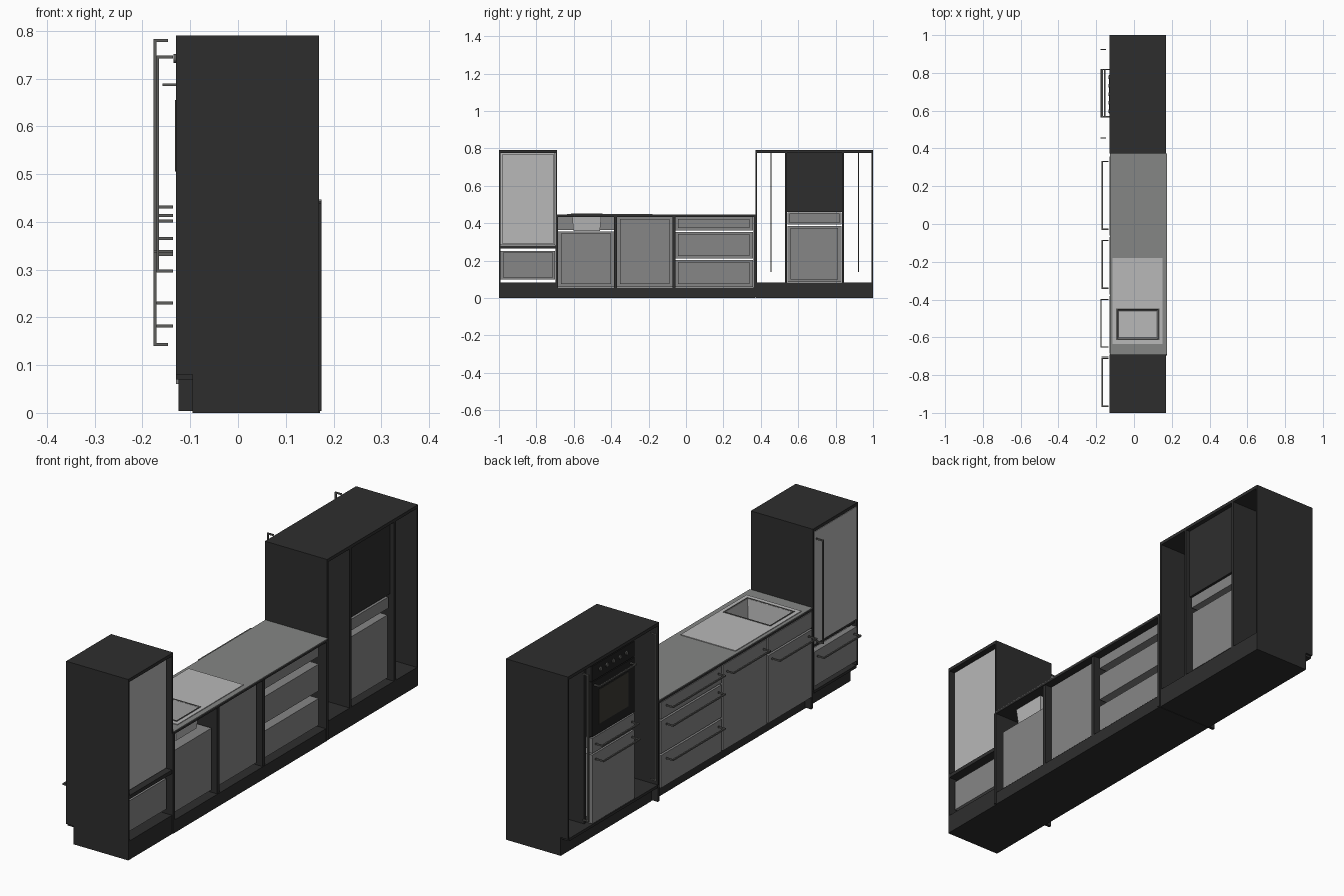
import bpy, bmesh, math
from mathutils import Matrix

cube = bpy.data.objects.get("Cube")
if cube:
    bpy.data.objects.remove(cube)


def material(name, rgb):
    m = bpy.data.materials.new(name)
    m.use_nodes = True
    col = (*rgb, 1)
    m.diffuse_color = col
    bsdf = next(n for n in m.node_tree.nodes if n.type == 'BSDF_PRINCIPLED')
    bsdf.inputs["Base Color"].default_value = col
    return m


DARK = material("dark carcass", (0.027, 0.027, 0.027))
GREY = material("grey front", (0.24, 0.24, 0.24))
STONE = material("worktop grey", (0.235, 0.24, 0.235))
STEEL = material("light steel", (0.48, 0.48, 0.48))
METAL = material("handle metal", (0.11, 0.11, 0.105))
BLACK = material("oven black", (0.015, 0.015, 0.015))
GLASS = material("oven glass", (0.045, 0.043, 0.035))


def finish(name, bm, mat):
    bmesh.ops.recalc_face_normals(bm, faces=bm.faces)
    me = bpy.data.meshes.new(name)
    bm.to_mesh(me)
    bm.free()
    me.materials.append(mat)
    ob = bpy.data.objects.new(name, me)
    bpy.context.collection.objects.link(ob)
    return ob


def add_box(bm, x, y, z):
    size = Matrix.Diagonal((x[1] - x[0], y[1] - y[0], z[1] - z[0], 1))
    mid = Matrix.Translation([(a + b) / 2 for a, b in (x, y, z)])
    bmesh.ops.create_cube(bm, size=1, matrix=mid @ size)


def boxes(name, mat, *parts):
    bm = bmesh.new()
    for p in parts:
        add_box(bm, *p)
    return finish(name, bm, mat)


def ring(name, mat, outer_x, outer_y, inner_x, inner_y, z):
    """Flat slab with a rectangular hole."""
    return boxes(name, mat,
                 (outer_x, (outer_y[0], inner_y[0]), z),
                 (outer_x, (inner_y[1], outer_y[1]), z),
                 ((outer_x[0], inner_x[0]), inner_y, z),
                 ((inner_x[1], outer_x[1]), inner_y, z))


FACE, BACK, T = -0.13, 0.17, 0.008


def front(name, y, z, mat=GREY, inset=0.018, body=True):
    """Front slab with a smaller storage body running to the back."""
    parts = [((FACE, FACE + 0.025), y, z)]
    if body:
        parts.append(((FACE + 0.025, 0.152), (y[0] + inset, y[1] - inset),
                      (z[0] + inset * 0.8, z[1] - inset * 0.6)))
    return boxes(name, mat, *parts)


def handle(name, y, z, x=-0.168, foot=-0.136, t=0.006):
    """Square bar with two feet, horizontal or vertical."""
    h = t / 2
    bar = ((x - h, x + h), (y[0] - h, y[1] + h), (z[0] - h, z[1] + h))
    feet = [((x, foot), (a - h, a + h), (b - h, b + h))
            for a, b in ((y[0], z[0]), (y[1], z[1]))]
    return boxes(name, METAL, bar, *feet)


def tower(name, y, top=0.79):
    """Tall open-ended carcass on a recessed plinth."""
    depth = (FACE, BACK)
    boxes(name + "_carcass", DARK,
          (depth, (y[0], y[0] + T), (0.08, top)),
          (depth, (y[1] - T, y[1]), (0.08, top)),
          (depth, (y[0] + T, y[1] - T), (top - 0.014, top)),
          (depth, (y[0] + T, y[1] - T), (0.07, 0.082)))
    boxes(name + "_plinth", DARK, ((-0.095, BACK), y, (0, 0.08)))


# Fridge tower
tower("fridge_tower", (-1, -0.69))
boxes("fridge_shelf", DARK, ((-0.12, BACK), (-0.992, -0.698), (0.264, 0.28)))
front("fridge_door", (-0.991, -0.70), (0.282, 0.774), STEEL, 0.009)
front("fridge_drawer", (-0.991, -0.70), (0.10, 0.25), inset=0.012)
handle("fridge_door_handle", (-0.705, -0.705), (0.297, 0.745))
handle("fridge_drawer_handle", (-0.965, -0.712), (0.23, 0.23))

# Base units: panels, plinth and top rail
base_panels = [((-0.125, 0.175), (y, y + 0.012), (0.004, 0.438))
               for y in (-0.697, 0.361)]
base_panels += [((-0.10, BACK), (y - 0.008, y + 0.008), (0.05, 0.438))
                for y in (-0.378, -0.065)]
boxes("base_panels", DARK, *base_panels)
boxes("base_plinth", DARK, ((-0.095, 0.172), (-0.69, 0.37), (0, 0.056)))

# Base fronts
front("sink_door", (-0.685, -0.382), (0.06, 0.355))
front("sink_fascia", (-0.685, -0.382), (0.363, 0.433), body=False)
front("base_door", (-0.372, -0.07), (0.06, 0.433))
for i, z in enumerate(((0.06, 0.202), (0.21, 0.352), (0.36, 0.433))):
    front(f"base_drawer_{i + 1}", (-0.06, 0.358), z)
    top = z[1] - 0.02
    handle(f"base_drawer_handle_{i + 1}", (-0.028, 0.33), (top, top))
handle("sink_door_handle", (-0.652, -0.40), (0.338, 0.338), x=-0.174)
handle("base_door_handle", (-0.34, -0.088), (0.402, 0.402))

# Worktop, with a dark underside slab and an opening for the basin
HX, HY = (-0.09, 0.13), (-0.61, -0.452)
ring("worktop_edge", DARK, (-0.128, 0.175), (-0.69, 0.372), HX, HY, (0.434, 0.444))
ring("worktop", STONE, (-0.128, 0.175), (-0.69, 0.372), HX, HY, (0.444, 0.447))
ring("sink_plate", STEEL, (-0.113, 0.152), (-0.635, -0.18), HX, HY, (0.447, 0.45))
ring("basin_rim", METAL, (HX[0] - 0.005, HX[1] + 0.005), (HY[0] - 0.005, HY[1] + 0.005),
     HX, HY, (0.45, 0.452))

# Tapered basin
bm = bmesh.new()
loops = []
for z, d in ((0.449, 0), (0.358, 0.008)):
    loops.append([bm.verts.new((x, y, z)) for x, y in (
        (HX[0] + d, HY[0] + d), (HX[1] - d, HY[0] + d),
        (HX[1] - d, HY[1] - d), (HX[0] + d, HY[1] - d))])
for i in range(4):
    j = (i + 1) % 4
    bm.faces.new((loops[0][i], loops[0][j], loops[1][j], loops[1][i]))
bm.faces.new(loops[1])
basin = finish("sink_basin", bm, STEEL)
solid = basin.modifiers.new("thickness", 'SOLIDIFY')
solid.thickness = 0.002

# Oven tower with open side bays
tower("oven_tower", (0.372, 1))
boxes("oven_tower_dividers", DARK,
      *[((-0.10, BACK), (y - 0.006, y + 0.006), (0.08, 0.777)) for y in (0.534, 0.84)])
front("oven_tower_door", (0.542, 0.832), (0.085, 0.385))
front("oven_tower_drawer", (0.542, 0.832), (0.392, 0.458), inset=0.012)
handle("oven_tower_door_handle", (0.568, 0.818), (0.365, 0.365), x=-0.174)
handle("oven_tower_drawer_handle", (0.568, 0.818), (0.431, 0.431))
for side, y in (("right", 0.455), ("left", 0.923)):
    handle(f"bay_handle_{side}", (y, y), (0.143, 0.78), x=-0.174, foot=-0.147)

# Oven
boxes("oven_body", DARK, ((-0.12, 0.152), (0.541, 0.833), (0.46, 0.775)))
boxes("oven_panel", BLACK, ((FACE, -0.12), (0.541, 0.833), (0.706, 0.772)))
boxes("oven_door", BLACK, ((FACE, -0.12), (0.541, 0.833), (0.464, 0.702)))
boxes("oven_window", GLASS, ((FACE - 0.002, FACE), (0.585, 0.789), (0.505, 0.655)))
handle("oven_handle", (0.568, 0.818), (0.687, 0.687), x=-0.155, foot=FACE)
bm = bmesh.new()
for i in range(5):
    place = Matrix.Translation((FACE - 0.002, 0.597 + i * 0.045, 0.742))
    bmesh.ops.create_cone(bm, cap_ends=True, segments=16, radius1=0.009, radius2=0.009,
                          depth=0.006, matrix=place @ Matrix.Rotation(math.pi / 2, 4, 'Y'))
finish("oven_knobs", bm, METAL)
